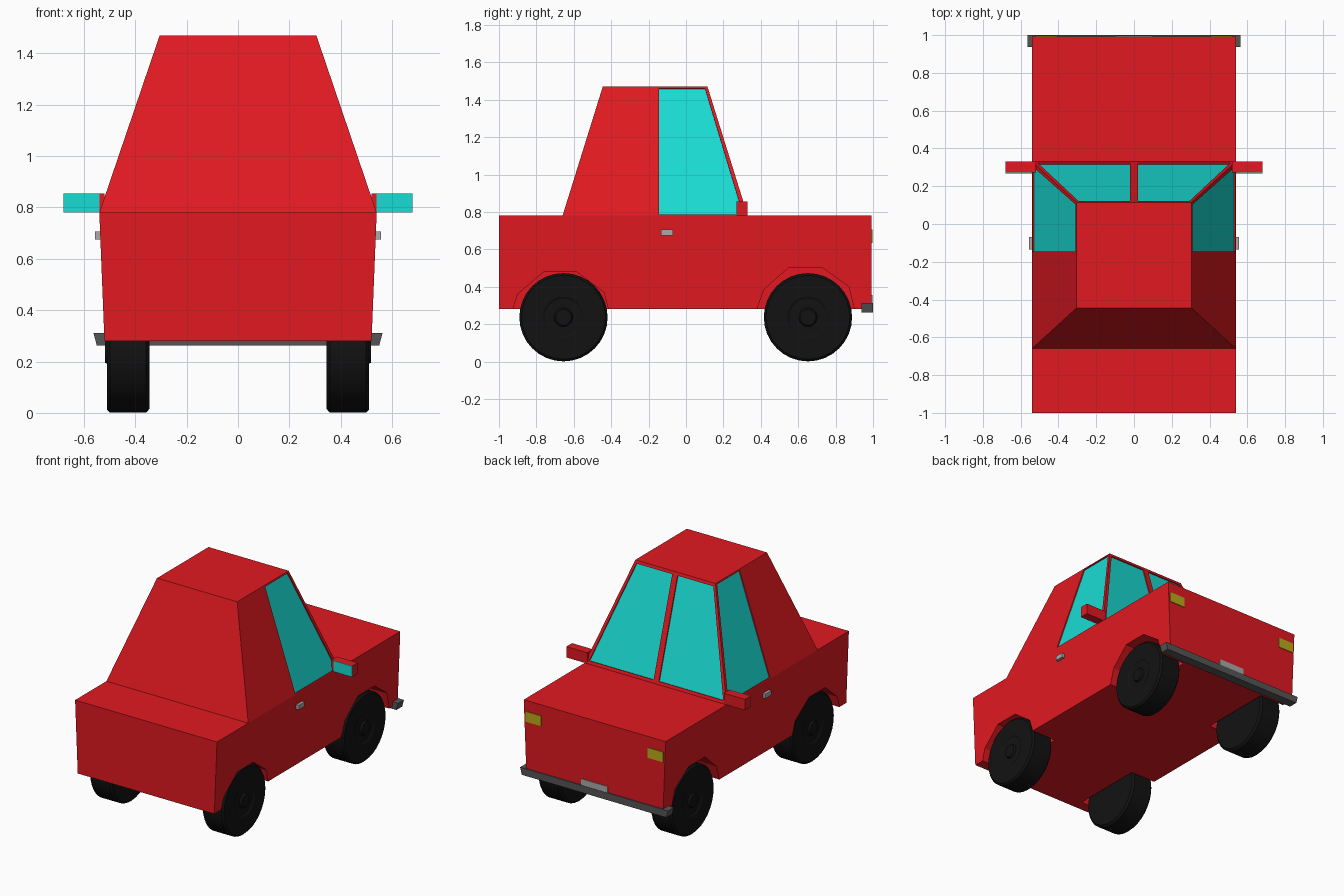
import bpy, bmesh, math
from mathutils import Vector

if "Cube" in bpy.data.objects:
    bpy.data.objects.remove(bpy.data.objects["Cube"])


def material(name, color):
    m = bpy.data.materials.new(name)
    m.diffuse_color = (*color, 1)
    m.use_nodes = True
    m.node_tree.nodes["Principled BSDF"].inputs["Base Color"].default_value = m.diffuse_color
    return m


RED = material("red_paint", (0.75, 0.01, 0.015))
GLASS = material("cyan_glass", (0.01, 0.72, 0.66))
BLACK = material("black_rubber", (0.006, 0.006, 0.006))
DARK = material("dark_grey", (0.09, 0.09, 0.09))
SILVER = material("silver", (0.4, 0.4, 0.4))
YELLOW = material("yellow_lamp", (0.5, 0.4, 0.01))


def loft(name, a, b, mat):
    """Solid between two matching outlines."""
    bm = bmesh.new()
    va = [bm.verts.new(p) for p in a]
    vb = [bm.verts.new(p) for p in b]
    bm.faces.new(va)
    bm.faces.new(vb)
    n = len(va)
    for i in range(n):
        j = (i + 1) % n
        bm.faces.new((va[i], va[j], vb[j], vb[i]))
    bmesh.ops.recalc_face_normals(bm, faces=bm.faces)
    me = bpy.data.meshes.new(name)
    bm.to_mesh(me)
    bm.free()
    me.materials.append(mat)
    ob = bpy.data.objects.new(name, me)
    bpy.context.collection.objects.link(ob)
    return ob


def rect(x, y0, y1, z):
    return [(-x, y0, z), (x, y0, z), (x, y1, z), (-x, y1, z)]


def box(name, x, y, z, mat):
    return loft(name, *[[(x[0], y[0], k), (x[1], y[0], k), (x[1], y[1], k), (x[0], y[1], k)] for k in z], mat)


def slab(name, quad, outer, inner, mat):
    """Plate following a quad, between two offsets along its outward normal."""
    q = [Vector(p) for p in quad]
    n = (q[1] - q[0]).cross(q[2] - q[0]).normalized()
    if n.dot(q[0] - Vector((0, -0.16, q[0].z))) < 0:
        n = -n
    return loft(name, [p + n * outer for p in q], [p + n * inner for p in q], mat)


def cut(target, cutters):
    for c in cutters:
        m = target.modifiers.new("cut", 'BOOLEAN')
        m.operation, m.solver, m.object = 'DIFFERENCE', 'EXACT', c
    bpy.context.view_layer.update()
    dg = bpy.context.evaluated_depsgraph_get()
    me = bpy.data.meshes.new_from_object(target.evaluated_get(dg))
    target.modifiers.clear()
    target.data = me
    for c in cutters:
        bpy.data.objects.remove(c)


# Lower body with wheel arches
body = loft("body", rect(0.52, -1, 0.993, 0.28), rect(0.54, -1, 0.993, 0.78), RED)
arches = [
    [(0.38, 0.2), (0.38, 0.28), (0.417, 0.385), (0.55, 0.503), (0.727, 0.503), (0.87, 0.4), (0.9, 0.28), (0.9, 0.2)],
    [(-0.925, 0.2), (-0.925, 0.28), (-0.9, 0.36), (-0.76, 0.48), (-0.585, 0.48), (-0.44, 0.37), (-0.415, 0.28),
     (-0.415, 0.2)],
]
cut(body, [loft("arch_cutter", [(s * 0.33, y, z) for y, z in a], [(s * 0.7, y, z) for y, z in a], RED)
           for a in arches for s in (-1, 1)])

# Cabin with recessed window panes
cabin = loft("cabin", rect(0.54, -0.66, 0.33, 0.78), rect(0.305, -0.445, 0.115, 1.47), RED)


def side_point(s, y, z):
    return (s * (0.54 - 0.235 * (z - 0.78) / 0.69), y, z)


def front_point(x, z):
    return (x, 0.33 - 0.215 * (z - 0.78) / 0.69, z)


panes = []
for s, side in ((-1, "left"), (1, "right")):
    panes.append((side + "_side_window", [side_point(s, y, z) for y, z in
                  ((-0.145, 0.787), (0.305, 0.787), (0.102, 1.46), (-0.145, 1.46))]))
    panes.append((side + "_windshield", [front_point(s * x, z) for x, z in
                  ((0.02, 0.8), (0.51, 0.8), (0.293, 1.45), (0.02, 1.45))]))
cut(cabin, [slab("window_cutter", q, 0.03, -0.01, RED) for _, q in panes])
for name, q in panes:
    slab(name, q, -0.008, -0.02, GLASS)

# Paired side details: mirrors, handles, headlights
for s, side in ((-1, "left"), (1, "right")):
    box(side + "_mirror", (s * 0.52, s * 0.68), (0.273, 0.33), (0.78, 0.855), RED)
    box(side + "_mirror_glass", (s * 0.54, s * 0.68), (0.268, 0.273), (0.78, 0.855), GLASS)
    box(side + "_door_handle", (s * 0.52, s * 0.557), (-0.134, -0.07), (0.675, 0.706), SILVER)
    box(side + "_headlight", (s * 0.405, s * 0.525), (0.98, 0.998), (0.635, 0.705), YELLOW)

# Bumper and blank plate
loft("bumper", rect(0.55, 0.937, 1, 0.263), rect(0.563, 0.937, 1, 0.312), DARK)
box("number_plate", (-0.1, 0.1), (0.98, 0.998), (0.305, 0.355), SILVER)


# Wheels: turned discs with hub rings
def wheel(name, s, y):
    profile = [(0.345, 0), (0.345, 0.222), (0.358, 0.236), (0.498, 0.236), (0.51, 0.224), (0.51, 0.11),
               (0.504, 0.1), (0.504, 0.05), (0.517, 0.042), (0.517, 0)]
    bm = bmesh.new()
    vs = [bm.verts.new((s * x, y, 0.237 + r)) for x, r in profile]
    es = [bm.edges.new(p) for p in zip(vs, vs[1:])]
    bmesh.ops.spin(bm, geom=vs + es, cent=(0, y, 0.237), axis=(1, 0, 0), angle=2 * math.pi, steps=32)
    bmesh.ops.remove_doubles(bm, verts=bm.verts, dist=1e-4)
    bmesh.ops.recalc_face_normals(bm, faces=bm.faces)
    me = bpy.data.meshes.new(name)
    bm.to_mesh(me)
    bm.free()
    me.materials.append(BLACK)
    ob = bpy.data.objects.new(name, me)
    bpy.context.collection.objects.link(ob)
    bpy.ops.object.select_all(action='DESELECT')
    ob.select_set(True)
    bpy.context.view_layer.objects.active = ob
    bpy.ops.object.shade_smooth_by_angle(angle=math.radians(30))


for s, side in ((-1, "left"), (1, "right")):
    wheel(side + "_hood_wheel", s, 0.652)
    wheel(side + "_trunk_wheel", s, -0.655)
